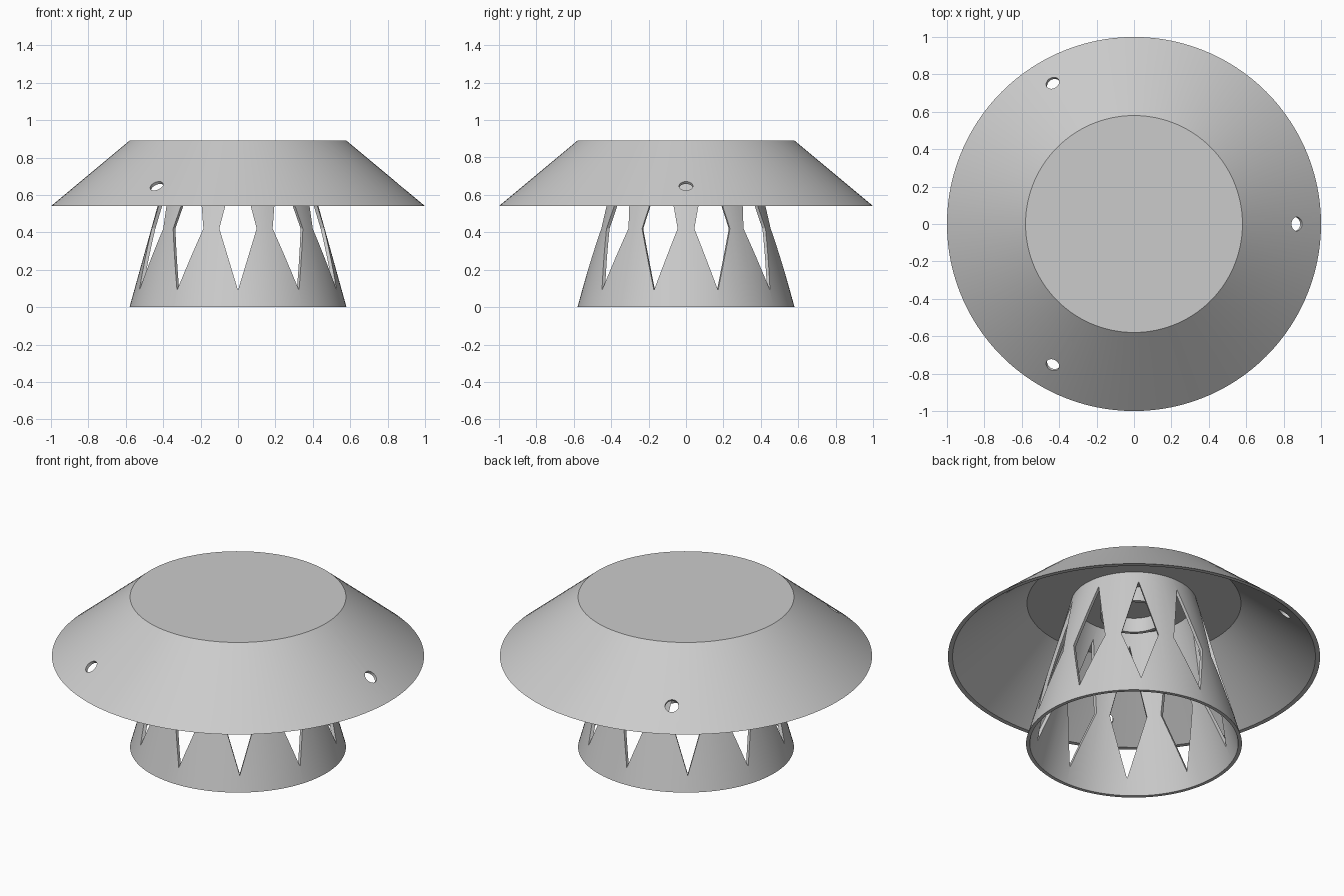
import bpy, bmesh, math
from mathutils import Matrix, Vector

default = bpy.data.objects.get("Cube")
if default:
    bpy.data.objects.remove(default, do_unlink=True)

SEGMENTS = 120
SLOTS = 10
HOLES = 3

grey = bpy.data.materials.new("plain grey")
grey.use_nodes = True
grey.diffuse_color = (0.6, 0.6, 0.6, 1)
grey.node_tree.nodes["Principled BSDF"].inputs["Base Color"].default_value = (0.6, 0.6, 0.6, 1)


def finish(name, bm):
    bmesh.ops.remove_doubles(bm, verts=bm.verts, dist=1e-5)
    bmesh.ops.recalc_face_normals(bm, faces=bm.faces)
    mesh = bpy.data.meshes.new(name)
    bm.to_mesh(mesh)
    bm.free()
    mesh.materials.append(grey)
    obj = bpy.data.objects.new(name, mesh)
    bpy.context.collection.objects.link(obj)
    return obj


def lathe(name, profile, closed):
    """Spin an (r, z) profile around the z axis."""
    bm = bmesh.new()
    verts = [bm.verts.new((r, 0, z)) for r, z in profile]
    pairs = list(zip(verts, verts[1:]))
    if closed:
        pairs.append((verts[-1], verts[0]))
    edges = [bm.edges.new(p) for p in pairs]
    bmesh.ops.spin(bm, geom=verts + edges, cent=(0, 0, 0), axis=(0, 0, 1),
                   angle=math.tau, steps=SEGMENTS, use_merge=True)
    bmesh.ops.dissolve_degenerate(bm, dist=1e-6, edges=bm.edges)
    return finish(name, bm)


def cut(obj, cutter):
    mod = obj.modifiers.new("cut", 'BOOLEAN')
    mod.operation = 'DIFFERENCE'
    mod.solver = 'EXACT'
    mod.object = cutter
    bpy.context.view_layer.objects.active = obj
    bpy.ops.object.modifier_apply(modifier=mod.name)
    bpy.data.objects.remove(cutter, do_unlink=True)


# Wide conical cap, hollow underneath
cap = lathe("cap", [(0, 0.89), (0.58, 0.89), (1, 0.54),
                    (0.975, 0.54), (0.575, 0.87), (0, 0.87)], False)

# Tapered body, open at the bottom and closed by the cap
body = lathe("body", [(0.58, 0), (0.337, 0.875), (0.317, 0.875), (0.56, 0)], True)

# Short ring under the middle of the cap
ring = lathe("inner_ring", [(0.18, 0.785), (0.18, 0.875),
                            (0.16, 0.875), (0.16, 0.785)], True)

# Kite-shaped slots around the body, the first facing the front
bm = bmesh.new()
kite = [(0, 0.09), (0.1, 0.42), (0, 0.8), (-0.1, 0.42)]
for i in range(SLOTS):
    turn = Matrix.Rotation(math.tau * i / SLOTS, 3, 'Z')
    inner, outer = ([bm.verts.new(turn @ Vector((x, y, z))) for x, z in kite]
                    for y in (-0.33, -0.75))
    bm.faces.new(inner)
    bm.faces.new(outer[::-1])
    for a in range(4):
        b = (a + 1) % 4
        bm.faces.new((inner[a], outer[a], outer[b], inner[b]))
cut(body, finish("slot_cutter", bm))

# Round holes drilled square to the cap slope
bm = bmesh.new()
tilt = math.atan2(0.35, 0.42)
for i in range(HOLES):
    place = (Matrix.Rotation(math.tau * i / HOLES, 4, 'Z')
             @ Matrix.Translation((0.868, 0, 0.645))
             @ Matrix.Rotation(tilt, 4, 'Y'))
    bmesh.ops.create_cone(bm, cap_ends=True, segments=32, radius1=0.037,
                          radius2=0.037, depth=0.15, matrix=place)
cut(cap, finish("hole_cutter", bm))

# Smooth curved walls, keep the rims sharp
for obj in (cap, body, ring):
    bpy.ops.object.select_all(action='DESELECT')
    obj.select_set(True)
    bpy.context.view_layer.objects.active = obj
    bpy.ops.object.shade_smooth_by_angle(angle=math.radians(30))
